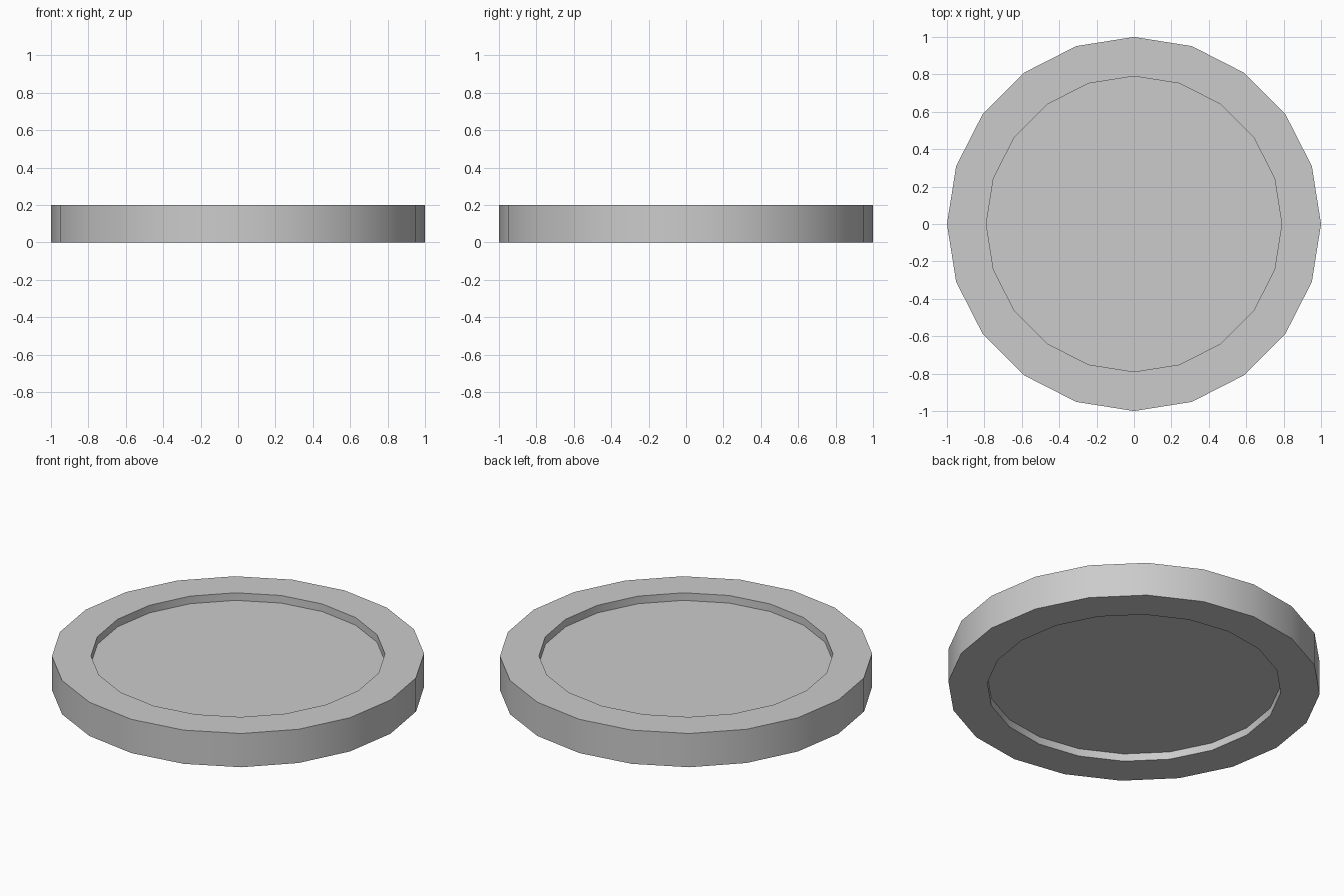
import bpy, bmesh
from math import tau, cos, sin

if "Cube" in bpy.data.objects:
    bpy.data.objects.remove(bpy.data.objects["Cube"])

SIDES = 20
HEIGHT = 0.2
RIM_R, DISH_R = 1.0, 0.79
RECESS = 0.045

bm = bmesh.new()


def ring(r, z):
    return [bm.verts.new((r * cos(tau * i / SIDES), r * sin(tau * i / SIDES), z))
            for i in range(SIDES)]


# Profile from the lower recess, out around the rim, to the upper recess
profile = [(DISH_R, RECESS), (DISH_R, 0), (RIM_R, 0),
           (RIM_R, HEIGHT), (DISH_R, HEIGHT), (DISH_R, HEIGHT - RECESS)]
rings = [ring(r, z) for r, z in profile]
for a, b in zip(rings, rings[1:]):
    for i in range(SIDES):
        j = (i + 1) % SIDES
        bm.faces.new((a[i], a[j], b[j], b[i]))

# Recessed floors on both sides
bm.faces.new(rings[0][::-1])
bm.faces.new(rings[-1])
bmesh.ops.recalc_face_normals(bm, faces=bm.faces[:])

mesh = bpy.data.meshes.new("recessed_disc")
bm.to_mesh(mesh)
bm.free()
disc = bpy.data.objects.new("recessed_disc", mesh)
bpy.context.collection.objects.link(disc)

# Smooth curved walls, crisp rim edges
bpy.context.view_layer.objects.active = disc
disc.select_set(True)
bpy.ops.object.shade_smooth_by_angle(angle=tau / 12)
